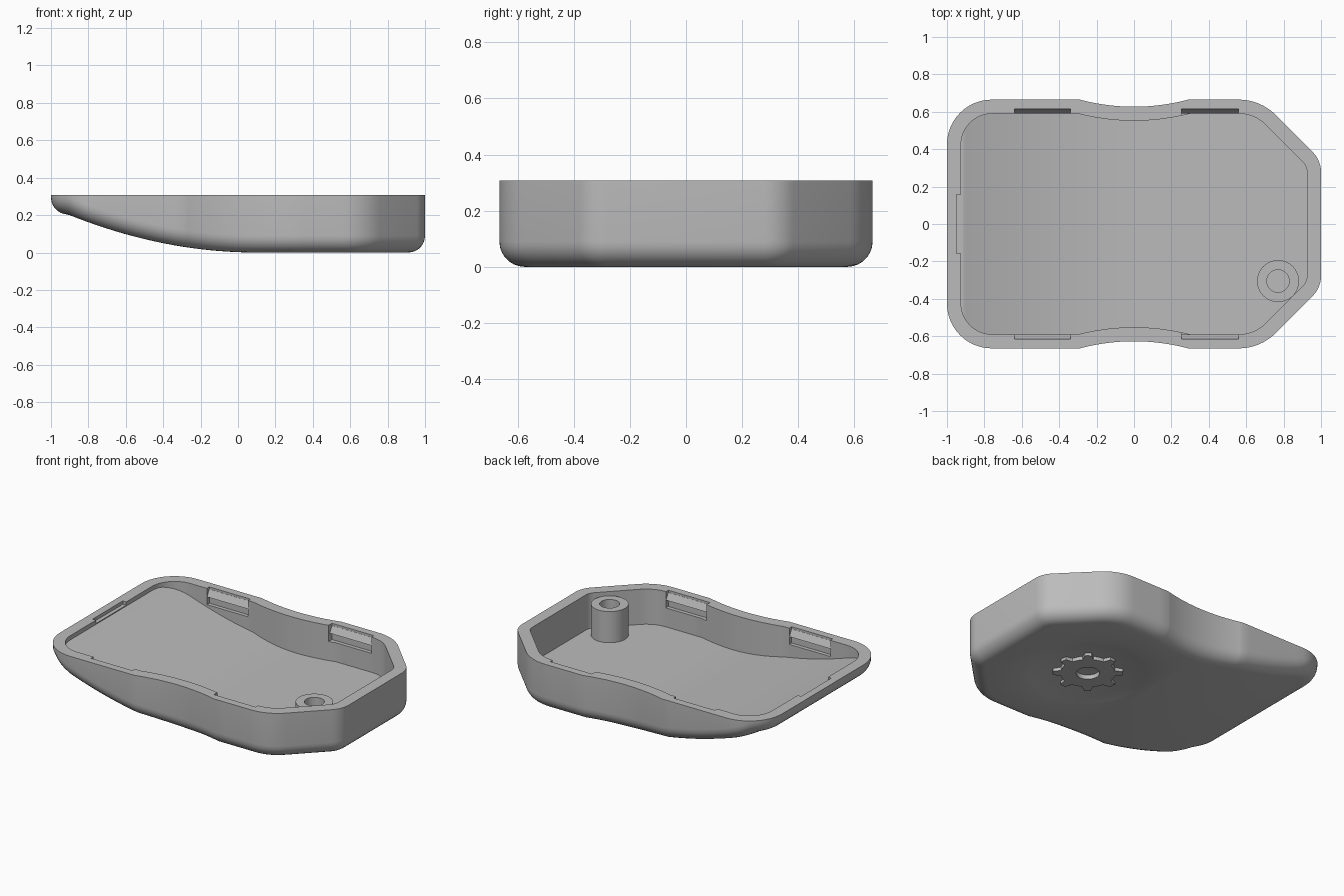
import bpy, bmesh, math
from mathutils import Vector

if "Cube" in bpy.data.objects:
    bpy.data.objects.remove(bpy.data.objects["Cube"])

TOP, WALL, FILLET = 0.307, 0.075, 0.09
grey = bpy.data.materials.new("matte_grey")
grey.diffuse_color = (0.5, 0.5, 0.5, 1)
grey.use_nodes = True
grey.node_tree.nodes["Principled BSDF"].inputs["Base Color"].default_value = grey.diffuse_color


def make(name, verts, faces):
    me = bpy.data.meshes.new(name)
    bm = bmesh.new()
    vs = [bm.verts.new(v) for v in verts]
    for f in faces:
        bm.faces.new([vs[i] for i in f])
    bmesh.ops.recalc_face_normals(bm, faces=bm.faces)
    bm.to_mesh(me)
    bm.free()
    ob = bpy.data.objects.new(name, me)
    bpy.context.collection.objects.link(ob)
    me.materials.append(grey)
    return ob


def prism(name, profile, x0, x1):
    """Extrude a (y, z) profile along x."""
    n = len(profile)
    verts = [(x, y, z) for x in (x0, x1) for y, z in profile]
    faces = [list(range(n)), list(range(n, 2 * n))]
    faces += [[i, (i + 1) % n, n + (i + 1) % n, n + i] for i in range(n)]
    return make(name, verts, faces)


def lathe(name, profile, cx, cy, n=48):
    """Turn an (r, z) profile that starts and ends on the axis."""
    inner = profile[1:-1]
    m = len(inner)
    verts = [(cx + r * math.cos(2 * math.pi * k / n), cy + r * math.sin(2 * math.pi * k / n), z)
             for k in range(n) for r, z in inner]
    verts += [(cx, cy, profile[0][1]), (cx, cy, profile[-1][1])]
    a, b = n * m, n * m + 1
    faces = []
    for k in range(n):
        p, q = k * m, (k + 1) % n * m
        faces += [[p + j, q + j, q + j + 1, p + j + 1] for j in range(m - 1)]
        faces += [[a, q, p], [b, p + m - 1, q + m - 1]]
    return make(name, verts, faces)


def activate(ob):
    bpy.ops.object.select_all(action='DESELECT')
    ob.select_set(True)
    bpy.context.view_layer.objects.active = ob


def cut(ob, cutter):
    mod = ob.modifiers.new("cut", 'BOOLEAN')
    mod.operation, mod.solver, mod.object = 'DIFFERENCE', 'EXACT', cutter
    activate(ob)
    bpy.ops.object.modifier_apply(modifier=mod.name)
    bpy.data.objects.remove(cutter)


def smooth(ob):
    activate(ob)
    bpy.ops.object.shade_smooth_by_angle(angle=math.radians(28))


def underside(x):
    """Height of the swept-up bottom."""
    return 0.2 * min(0.0, max(x, -0.91) - 0.1) ** 2


def arc(cx, cy, r, a0, a1, n):
    return [(cx + r * math.cos(math.radians(a0 + (a1 - a0) * i / n)),
             cy + r * math.sin(math.radians(a0 + (a1 - a0) * i / n))) for i in range(n + 1)]


def line(x0, x1, y, n):
    return [(x0 + (x1 - x0) * i / n, y) for i in range(1, n)]


# Half of the plan outline, running from the right end to the left end
half = arc(0.85, 0.278, 0.15, 0, 45, 6)
half += arc(0.56, 0.385, 0.28, 45, 90, 8)
half += line(0.56, 0.29, 0.665, 4)
half += [(x / 100, 0.627 + 0.038 * (x / 29) ** 2) for x in range(29, -30, -2)]
half += line(-0.29, -0.76, 0.665, 9)
half += arc(-0.76, 0.425, 0.24, 90, 180, 12)


def ring(offset, height):
    pts = [Vector(p) for p in half]
    out = []
    for i, p in enumerate(pts):
        prev = pts[i - 1] if i else Vector((p.x, -p.y))
        nxt = pts[i + 1] if i + 1 < len(pts) else Vector((p.x, -p.y))
        u, v = (p - prev).normalized(), (nxt - p).normalized()
        n1, n2 = Vector((-u.y, u.x)), Vector((-v.y, v.x))
        q = p + (n1 + n2) * (offset / (1 + n1.dot(n2)))
        out.append((q.x, q.y, height(q.x)))
    return out + [(x, -y, z) for x, y, z in reversed(out)]


# Tray shell: inner wall, rim, outer wall, rounded lower edge
rings = [ring(WALL, lambda x: underside(x) + 0.075), ring(WALL, lambda x: TOP), ring(0, lambda x: TOP)]
for i in range(8):
    t = math.pi / 2 * i / 7
    rings.append(ring(FILLET * (1 - math.cos(t)),
                      lambda x, t=t: underside(x) + FILLET * (1 - math.sin(t))))
n = len(rings[0])
faces = [[k * n + i, k * n + (i + 1) % n, (k + 1) * n + (i + 1) % n, (k + 1) * n + i]
         for k in range(len(rings) - 1) for i in range(n)]
for base in (0, (len(rings) - 1) * n):  # floor and underside strips
    faces += [[base + i, base + i + 1, base + n - 2 - i, base + n - 1 - i] for i in range(n // 2 - 1)]
tray = make("tray_shell", [v for r in rings for v in r], faces)

# Shallow dish under the base
dish = [(0, 0.04)] + [(r / 100, 0.04 * (1 - (r / 40) ** 2)) for r in range(5, 41, 5)]
cut(tray, lathe("dish_cutter", dish + [(0.41, -0.05), (0, -0.05)], 0.36, 0, 64))

# Latch recesses and their wedge ridges
for side in (1, -1):
    for x0, x1 in ((-0.64, -0.34), (0.255, 0.56)):
        box = [(0.5 * side, 0.2), (0.615 * side, 0.2), (0.615 * side, 0.4), (0.5 * side, 0.4)]
        cut(tray, prism("latch_cutter", box, x0, x1))
        wedge = [(0.62 * side, 0.292), (0.614 * side, 0.292), (0.592 * side, 0.25), (0.62 * side, 0.235)]
        prism("latch_ridge", wedge, x0, x1)

# Slot in the left end wall
slot = prism("slot_cutter", [(-0.157, 0.285), (0.157, 0.285), (0.157, 0.4), (-0.157, 0.4)], -0.95, -0.88)
cut(tray, slot)
smooth(tray)

# Hollow screw post
post = lathe("screw_post", [(0, 0.06), (0.112, 0.06), (0.112, 0.28), (0.06, 0.28), (0.06, 0.1), (0, 0.1)],
             0.77, -0.305)
smooth(post)

# Raised cog with a round centre hole, set in the dish
teeth, steps = 8, 8
count = teeth * steps
verts = []
for z in (0.01, 0.05):
    for inner in (False, True):
        for i in range(count):
            a = 2 * math.pi * i / count
            r = 0.07 if inner else (0.21 if i % steps < 3 else 0.165)
            verts.append((0.36 + r * math.cos(a), r * math.sin(a), z))
faces = []
for i in range(count):
    j = (i + 1) % count
    for a, b in ((0, 1), (1, 3), (3, 2), (2, 0)):
        faces.append([a * count + i, a * count + j, b * count + j, b * count + i])
smooth(make("cog_relief", verts, faces))
